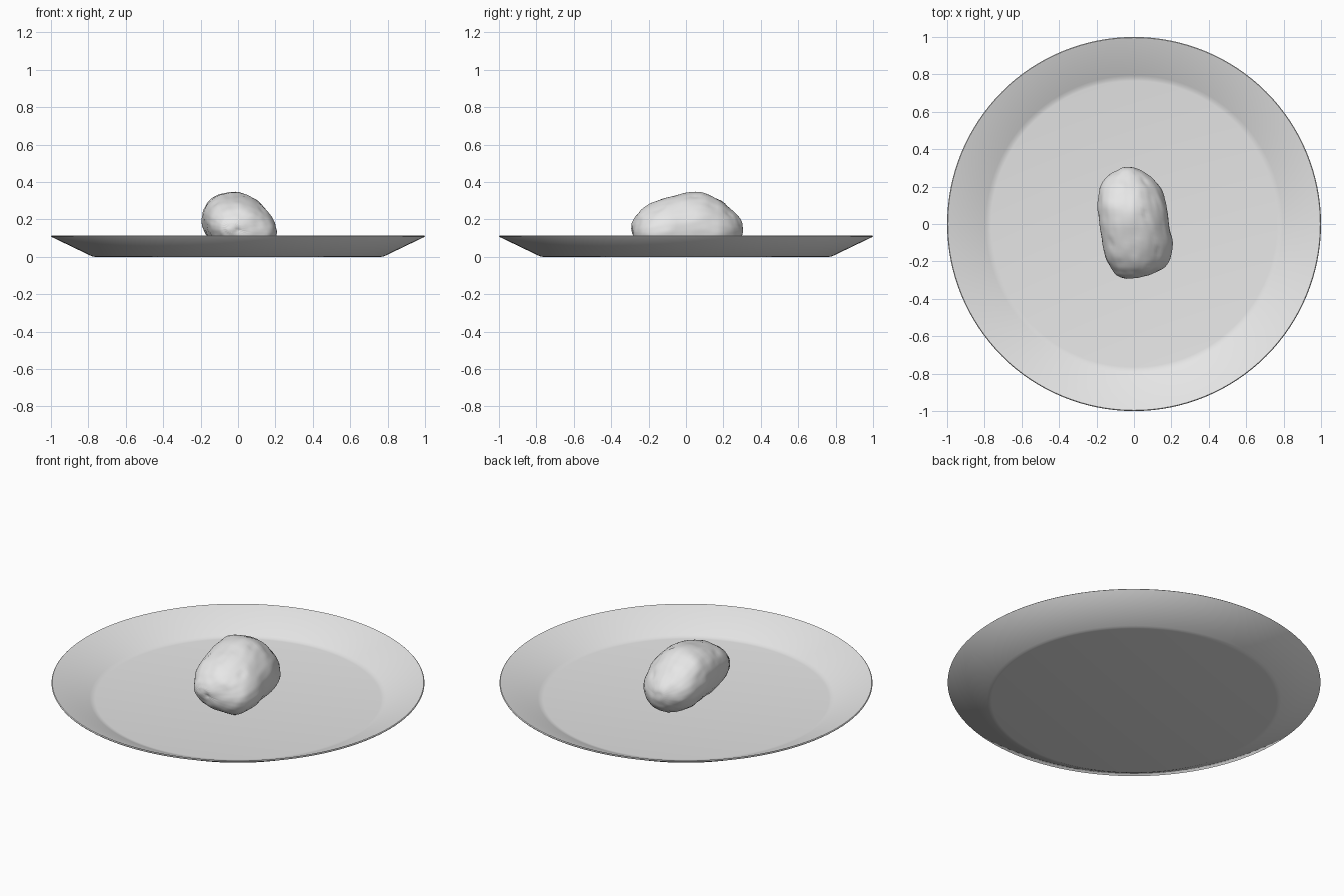
import bpy, bmesh, math
from mathutils import Vector, noise

cube = bpy.data.objects.get("Cube")
if cube:
    bpy.data.objects.remove(cube, do_unlink=True)


def material(name, colour):
    mat = bpy.data.materials.new(name)
    mat.use_nodes = True
    mat.diffuse_color = colour
    mat.node_tree.nodes["Principled BSDF"].inputs["Base Color"].default_value = colour
    return mat


def finish(bm, name, mat, angle):
    bmesh.ops.remove_doubles(bm, verts=bm.verts, dist=1e-5)
    bmesh.ops.recalc_face_normals(bm, faces=bm.faces)
    mesh = bpy.data.meshes.new(name)
    bm.to_mesh(mesh)
    bm.free()
    mesh.materials.append(mat)
    obj = bpy.data.objects.new(name, mesh)
    bpy.context.collection.objects.link(obj)
    bpy.ops.object.select_all(action="DESELECT")
    obj.select_set(True)
    bpy.context.view_layer.objects.active = obj
    bpy.ops.object.shade_smooth_by_angle(angle=math.radians(angle))
    return obj


grey = material("light grey", (0.8, 0.8, 0.8, 1))

# Plate: closed section spun about z, with softened corners
section = [(0, 0), (0.765, 0), (0.778, 0.002), (0.79, 0.007), (0.998, 0.107),
           (1, 0.111), (0.996, 0.115), (0.99, 0.114), (0.795, 0.023),
           (0.78, 0.017), (0.765, 0.015), (0, 0.015)]
bm = bmesh.new()
points = [bm.verts.new((r, 0, z)) for r, z in section]
edges = [bm.edges.new(pair) for pair in zip(points, points[1:])]
bmesh.ops.spin(bm, geom=points + edges, axis=(0, 0, 1), cent=(0, 0, 0),
               angle=math.tau, steps=128)
finish(bm, "plate", grey, 40)

# Potato: stations along y as (y, left x, right x, top z, bottom z)
stations = [(-0.288, -0.07, 0.02, 0.185, 0.12), (-0.272, -0.1, 0.085, 0.215, 0.08),
            (-0.24, -0.125, 0.155, 0.25, 0.045), (-0.19, -0.15, 0.195, 0.28, 0.02),
            (-0.1, -0.172, 0.212, 0.318, 0.005), (0, -0.185, 0.19, 0.343, 0),
            (0.1, -0.195, 0.175, 0.345, 0), (0.19, -0.182, 0.145, 0.3, 0.015),
            (0.25, -0.147, 0.095, 0.25, 0.045), (0.285, -0.1, 0.04, 0.215, 0.085),
            (0.302, -0.065, 0, 0.185, 0.125)]
tilt = 0.15
sides = 24
bm = bmesh.new()
rings = []
for y, left, right, top, bottom in stations:
    half_x, half_z = (right - left) / 2, (top - bottom) / 2
    ring = []
    for i in range(sides):
        a = math.tau * i / sides
        x = half_x * math.cos(a)
        ring.append(bm.verts.new((x + (left + right) / 2, y,
                                  (top + bottom) / 2 + half_z * math.sin(a) - tilt * x)))
    rings.append(ring)
for r0, r1 in zip(rings, rings[1:]):
    for i in range(sides):
        j = (i + 1) % sides
        bm.faces.new((r0[i], r0[j], r1[j], r1[i]))
for ring, push in ((rings[0], -0.004), (rings[-1], 0.004)):
    centre = sum((v.co for v in ring), Vector()) / sides
    tip = bm.verts.new(centre + Vector((0, push, 0)))
    for i in range(sides):
        bm.faces.new((ring[i], ring[(i + 1) % sides], tip))

# Refine and smooth the skin
for _ in range(2):
    bmesh.ops.subdivide_edges(bm, edges=bm.edges, cuts=1, use_grid_fill=True, smooth=0.6)
for _ in range(3):
    bmesh.ops.smooth_vert(bm, verts=bm.verts, factor=0.5,
                          use_axis_x=True, use_axis_y=True, use_axis_z=True)
bmesh.ops.recalc_face_normals(bm, faces=bm.faces)
bm.normal_update()

# Lumps, and small eyes pressed into the skin
eyes = [Vector(p) for p in ((-0.12, -0.11, 0.29), (0.06, 0.05, 0.33), (0.06, 0.24, 0.24),
                            (0, -0.285, 0.14), (0.13, -0.15, 0.26), (-0.17, 0.12, 0.24))]
for v, n in [(v, v.normal.copy()) for v in bm.verts]:
    lump = 0.007 * noise.noise(v.co * 9) + 0.003 * noise.noise(v.co * 24)
    dent = sum(0.009 * math.exp(-((v.co - e).length / 0.02) ** 2) for e in eyes)
    v.co += n * (lump - dent)
    v.co.z = max(v.co.z, 0.012)
finish(bm, "potato", grey, 60)
